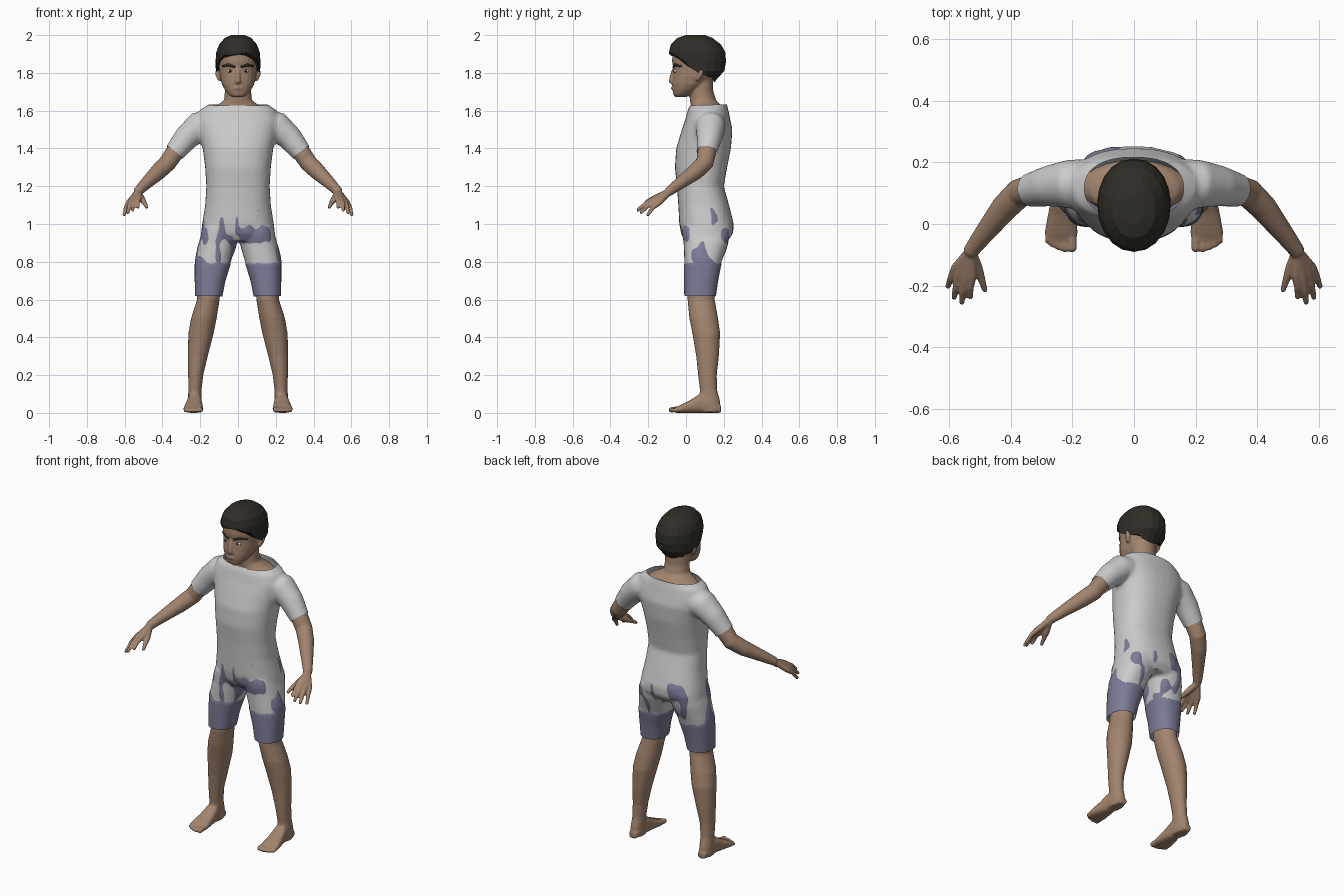
import bpy, bmesh, math, random
from mathutils import Vector, Matrix, noise

if "Cube" in bpy.data.objects:
    bpy.data.objects.remove(bpy.data.objects["Cube"])

random.seed(4)


def material(name, rgb):
    m = bpy.data.materials.new(name)
    m.diffuse_color = (*rgb, 1)
    m.use_nodes = True
    m.node_tree.nodes["Principled BSDF"].inputs["Base Color"].default_value = m.diffuse_color
    return m


SKIN = material("skin", (0.36, 0.23, 0.155))
DARK = material("hair_dark", (0.03, 0.026, 0.02))
BLUE = material("shorts_blue", (0.2, 0.2, 0.31))
WHITE = material("eye_white", (0.7, 0.68, 0.65))


def oval(c, u, v, n=24, p=2.0):
    def f(t):
        return math.copysign(abs(t) ** (2 / p), t)
    angles = [2 * math.pi * i / n for i in range(n)]
    return [c + u * f(math.cos(a)) + v * f(math.sin(a)) for a in angles]


def loft(bm, rings, mirror=False):
    for s in ((1, -1) if mirror else (1,)):
        vs = [[bm.verts.new((p.x * s, p.y, p.z)) for p in r] for r in rings]
        n = len(vs[0])
        for a, b in zip(vs, vs[1:]):
            for i in range(n):
                j = (i + 1) % n
                bm.faces.new((a[i], a[j], b[j], b[i]))
        bm.faces.new(vs[0])
        bm.faces.new(vs[-1])


def stack(bm, rows, mirror=False, p=2.0, n=24):
    """Horizontal sections: z, centre x, half width, front y, back y."""
    loft(bm, [oval(Vector((x, (a + b) / 2, z)), Vector((w, 0, 0)),
                   Vector((0, (b - a) / 2, 0)), n, p) for z, x, w, a, b in rows], mirror)


def tube(bm, pts, mirror=True, n=12):
    """Round path of (x, y, z, radius) with rounded ends."""
    ps = [Vector(q[:3]) for q in pts]
    rs = [q[3] for q in pts]
    a, b = (ps[0] - ps[1]).normalized(), (ps[-1] - ps[-2]).normalized()
    ps = [ps[0] + a * rs[0] * 0.6] + ps + [ps[-1] + b * rs[-1] * 0.6]
    rs = [rs[0] * 0.55] + rs + [rs[-1] * 0.55]
    d = ps[-1] - ps[0]
    ref = Vector((1, 0, 0)) if abs(d.x) < 0.6 * d.length else Vector((0, 1, 0))
    rings = []
    for i, q in enumerate(ps):
        t = (ps[min(i + 1, len(ps) - 1)] - ps[max(i - 1, 0)]).normalized()
        u = t.cross(ref).normalized()
        rings.append(oval(q, u * rs[i], t.cross(u) * rs[i], n))
    loft(bm, rings, mirror)


def finish(name, bm, mat=None, voxel=0, smooth=2, shade=True):
    """Make the object; with a voxel size, fuse the overlapping parts."""
    bmesh.ops.recalc_face_normals(bm, faces=bm.faces[:])
    me = bpy.data.meshes.new(name)
    bm.to_mesh(me)
    bm.free()
    ob = bpy.data.objects.new(name, me)
    bpy.context.collection.objects.link(ob)
    if voxel:
        r = ob.modifiers.new("fuse", 'REMESH')
        r.mode, r.voxel_size = 'VOXEL', voxel
        s = ob.modifiers.new("soften", 'SMOOTH')
        s.factor, s.iterations = 0.5, smooth
        dg = bpy.context.evaluated_depsgraph_get()
        me = bpy.data.meshes.new_from_object(ob.evaluated_get(dg))
        ob.modifiers.clear()
        ob.data = me
    if mat:
        me.materials.clear()
        me.materials.append(mat)
    me.polygons.foreach_set("use_smooth", [shade] * len(me.polygons))
    return ob


def cut(ob, co, no, test=lambda c: True):
    """Open a garment: remove what lies beyond a plane."""
    bm = bmesh.new()
    bm.from_mesh(ob.data)
    fs = [f for f in bm.faces if test(f.calc_center_median())]
    geom = list({v for f in fs for v in f.verts}) + list({e for f in fs for e in f.edges}) + fs
    bmesh.ops.bisect_plane(bm, geom=geom, plane_co=co, plane_no=no, clear_outer=True)
    bm.to_mesh(ob.data)
    bm.free()


# Shared garment sections
torso = [(1.66, 0, .12, .04, .21), (1.635, 0, .155, .025, .216), (1.605, 0, .2, .01, .224),
         (1.55, 0, .22, -.005, .235), (1.5, 0, .212, -.022, .246), (1.4, 0, .187, -.052, .238),
         (1.3, 0, .174, -.059, .218), (1.2, 0, .168, -.048, .2)]
hips = [(1.1, 0, .174, -.041, .228), (1.0, 0, .19, -.035, .253), (.95, 0, .197, -.024, .25),
        (.91, 0, .17, .0, .22)]
thighs = [(.98, .1, .085, -.02, .24), (.9, .108, .1, -.012, .224), (.8, .132, .095, -.008, .188),
          (.7, .148, .079, -.008, .168), (.6, .156, .068, -.007, .154), (.56, .156, .066, -.006, .15)]

# Shirt
bm = bmesh.new()
stack(bm, torso + hips, p=2.35, n=32)
stack(bm, thighs[:4], True, p=2.3)
tube(bm, [(.12, .13, 1.53, .08), (.21, .13, 1.515, .079), (.275, .123, 1.455, .067),
          (.335, .11, 1.38, .055), (.37, .103, 1.335, .052)], n=20)
shirt = finish("shirt", bm, None, .011, 5)
cut(shirt, (0, 0, .785), (0, 0, -1))
cut(shirt, (0, .1, 1.63), (0, -.03, 1))
for s in (1, -1):
    cut(shirt, (.335 * s, .11, 1.38), (.62 * s, -.1, -.78),
        lambda c: c.x * s > .24 and c.z > 1.25)

# Shorts, weaving in and out of the long shirt over the hips
bm = bmesh.new()
stack(bm, hips, p=2.35, n=32)
stack(bm, thighs, True, p=2.3)
shorts = finish("shorts", bm, BLUE, .011, 5)
cut(shorts, (0, 0, .618), (0, 0, -1))
normals = [v.normal.copy() for v in shorts.data.vertices]
for v, nrm in zip(shorts.data.vertices, normals):
    c = v.co
    if c.z > .79:
        k = noise.noise(Vector((c.x * 19 + 3, c.y * 19, c.z * 9))) * .01
        k -= .0015 + max(0, c.z - .95) * .02
    else:
        k = .003
    v.co = c + nrm * k

# Head, neck, nose, lips and ears
bm = bmesh.new()
stack(bm, [(1.672, 0, .03, -.058, .0), (1.685, 0, .05, -.067, .03), (1.71, 0, .07, -.071, .07),
           (1.74, 0, .086, -.073, .11), (1.78, 0, .096, -.07, .145), (1.82, 0, .101, -.067, .17),
           (1.86, 0, .104, -.074, .185), (1.9, 0, .104, -.072, .19), (1.95, 0, .085, -.05, .175),
           (1.98, 0, .05, 0, .13)], p=2.15)
stack(bm, [(1.8, 0, .07, .03, .14), (1.7, 0, .07, .02, .145), (1.655, 0, .074, .02, .16),
           (1.635, 0, .1, .025, .18), (1.615, 0, .145, .025, .205), (1.58, 0, .18, .03, .21)])
tube(bm, [(0, -.064, 1.82, .01), (0, -.075, 1.775, .013), (0, -.077, 1.752, .015)], False)
tube(bm, [(.004, -.064, 1.751, .011), (.016, -.067, 1.751, .01)])
tube(bm, [(-.026, -.064, 1.717, .006), (0, -.072, 1.72, .009), (.026, -.064, 1.717, .006)], False)
tube(bm, [(.096, .062, 1.765, .012), (.103, .075, 1.79, .017), (.105, .08, 1.81, .016)])
finish("head", bm, SKIN, .0065, 2)

# Hair cap with a ragged hairline
bm = bmesh.new()
stack(bm, [(2.0, 0, .035, .0, .1), (1.985, 0, .07, -.045, .14), (1.95, 0, .1, -.08, .185),
           (1.91, 0, .115, -.09, .208), (1.86, 0, .119, -.085, .212), (1.81, 0, .117, -.07, .203),
           (1.77, 0, .1, -.03, .165), (1.75, 0, .085, .0, .14)], p=2.1, n=20)
bmesh.ops.bisect_plane(bm, geom=bm.verts[:] + bm.edges[:] + bm.faces[:], plane_co=(0, -.09, 1.905),
                       plane_no=(0, -.6, -1), clear_outer=True)
rim = [e for e in bm.edges if e.is_boundary]
for v in {v for e in rim for v in e.verts}:
    v.co.z += random.uniform(-.012, .012)
bmesh.ops.holes_fill(bm, edges=rim)
finish("hair", bm, DARK, shade=False)

# Eyes, pupils and eyebrows
for name, mat, x, y, size in (("eyes", WHITE, .042, -.055, (.017, .01, .008)),
                              ("pupils", DARK, .042, -.061, (.008, .007, .007))):
    bm = bmesh.new()
    for s in (1, -1):
        bmesh.ops.create_uvsphere(bm, u_segments=12, v_segments=8, radius=1, matrix=Matrix.Translation(
            (x * s, y, 1.81)) @ Matrix.Diagonal((*size, 1)))
    finish(name, bm, mat)
bm = bmesh.new()
tube(bm, [(.018, -.067, 1.832, .006), (.05, -.056, 1.843, .008), (.082, -.026, 1.835, .005)])
finish("eyebrows", bm, DARK)

# Arms and hands
bm = bmesh.new()
tube(bm, [(.27, .12, 1.46, .045), (.335, .11, 1.38, .049), (.372, .1, 1.325, .047),
          (.42, .052, 1.278, .044), (.49, -.037, 1.212, .032), (.53, -.09, 1.172, .025)], n=16)
fingers = [((.524, -.165, 1.138), (.53, -.238, 1.088)), ((.545, -.172, 1.13), (.558, -.256, 1.072)),
           ((.564, -.163, 1.12), (.583, -.24, 1.058)), ((.578, -.143, 1.113), (.603, -.203, 1.047))]
for knuckle, tip in fingers:
    mid = Vector(knuckle).lerp(Vector(tip), .5) + Vector((.003, -.003, .006))
    tube(bm, [(.53, -.09, 1.17, .018), (*knuckle, .016), (*mid, .0115), (*tip, .009)])
tube(bm, [(.528, -.09, 1.165, .018), (.506, -.145, 1.128, .017), (.492, -.185, 1.107, .012),
          (.483, -.215, 1.088, .009)])
finish("arms", bm, SKIN, .0055, 2)

# Legs and feet
bm = bmesh.new()
stack(bm, [(.72, .153, .064, .01, .148), (.6, .157, .06, .008, .152), (.5, .181, .068, .018, .17),
           (.42, .196, .067, .034, .181), (.3, .213, .053, .054, .174), (.2, .224, .04, .064, .163),
           (.12, .228, .035, .074, .165), (.06, .23, .036, .07, .181), (.004, .23, .033, .065, .182)], True)
loft(bm, [oval(Vector((x, y, h / 2)), Vector((w, 0, 0)), Vector((0, 0, h / 2)), 20, 2.6)
          for y, x, w, h in [(-.055, .236, .048, .028), (-.03, .236, .054, .042), (.03, .233, .046, .072),
                             (.08, .23, .038, .105), (.15, .23, .034, .07), (.185, .23, .022, .04)]], True)
for x, tip, r in [(.2, -.082, .015), (.224, -.084, .012), (.245, -.078, .011), (.263, -.07, .011),
                  (.279, -.058, .01)]:
    tube(bm, [(x, -.02, .022, r), (x, -.05, .019, r), (x, tip, r + .001, r)])
finish("legs", bm, SKIN, .0065, 2)
